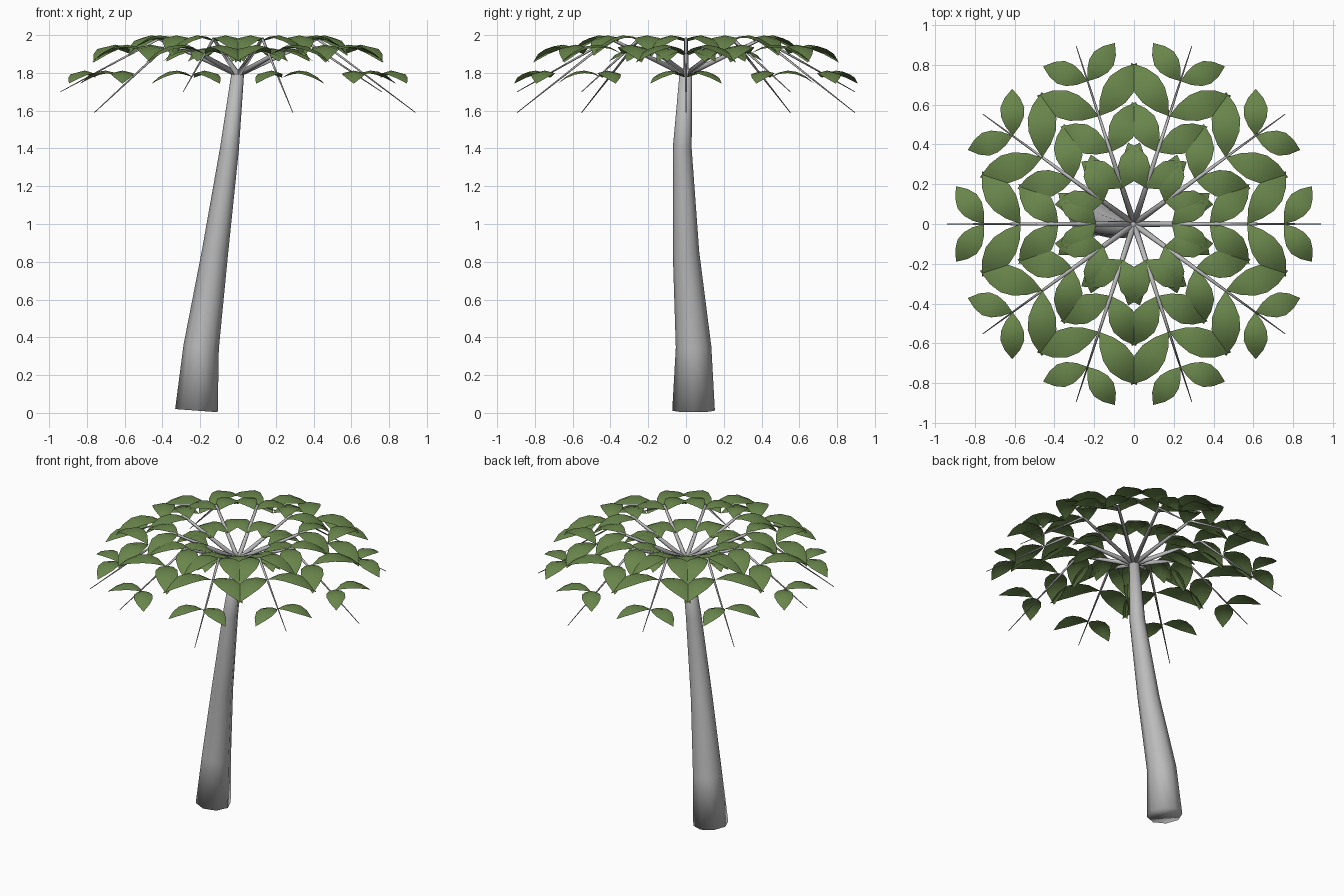
import bpy, bmesh, math
from mathutils import Vector, Matrix

cube = bpy.data.objects.get("Cube")
if cube:
    bpy.data.objects.remove(cube, do_unlink=True)


def make_material(name, rgb):
    mat = bpy.data.materials.new(name)
    mat.use_nodes = True
    color = (*rgb, 1.0)
    mat.diffuse_color = color
    bsdf = mat.node_tree.nodes["Principled BSDF"]
    bsdf.inputs["Base Color"].default_value = color
    bsdf.inputs["Roughness"].default_value = 0.8
    return mat


bark = make_material("grey bark", (0.5, 0.5, 0.5))
green = make_material("leaf green", (0.14, 0.235, 0.07))


def add_limb(name, points, radii, resolution):
    """Tapered tube through the points, converted to a smooth mesh."""
    curve = bpy.data.curves.new(name, "CURVE")
    curve.dimensions = "3D"
    curve.bevel_depth = 1.0
    curve.bevel_resolution = resolution
    curve.use_fill_caps = True
    spline = curve.splines.new("POLY")
    spline.points.add(len(points) - 1)
    for sp, co, rad in zip(spline.points, points, radii):
        sp.co = (*co, 1.0)
        sp.radius = rad
    curve.materials.append(bark)
    obj = bpy.data.objects.new(name, curve)
    bpy.context.collection.objects.link(obj)
    bpy.ops.object.select_all(action="DESELECT")
    obj.select_set(True)
    bpy.context.view_layer.objects.active = obj
    bpy.ops.object.convert(target="MESH")
    # Weld the end caps so shading flows over the rim
    bm = bmesh.new()
    bm.from_mesh(obj.data)
    bmesh.ops.remove_doubles(bm, verts=bm.verts, dist=0.0001)
    bm.to_mesh(obj.data)
    bm.free()
    bpy.ops.object.shade_smooth()


# Leaning trunk
add_limb("trunk",
         [(-0.22, 0.04, 0.012), (-0.195, 0.04, 0.35), (-0.122, 0.0, 0.85),
          (-0.045, -0.02, 1.4), (0, 0, 1.81)],
         [0.113, 0.094, 0.07, 0.05, 0.033], 2)

# Leaf outline: position along the leaf and fraction of the full half width
OUTLINE = [(0.0, 0.0), (0.2, 0.6), (0.4, 0.95), (0.6, 1.0),
           (0.8, 0.66), (1.0, 0.0)]


def add_leaf(bm, base, tip, half_width, arch, turn):
    """Arched leaf blade with a soft fold along its midrib."""
    base, tip = Vector(base), Vector(tip)
    side = (tip - base).cross(Vector((0, 0, 1))).normalized()
    rows = []
    for t, w in OUTLINE:
        mid = base.lerp(tip, t)
        mid.z += arch * 4 * t * (1 - t)
        drop = Vector((0, 0, -0.014 * w))
        ends = [mid] if w == 0 else [mid - side * w * half_width + drop, mid,
                                     mid + side * w * half_width + drop]
        rows.append([bm.verts.new(turn @ p) for p in ends])
    for a, b in zip(rows, rows[1:]):
        for i in range(2):
            corners = [a[0]] if len(a) == 1 else [a[i], a[i + 1]]
            corners += [b[0]] if len(b) == 1 else [b[i + 1], b[i]]
            bm.faces.new(corners)


# Leaf pairs along a branch: base, tip, half width, arch
PAIRS = [((0.19, 0, 1.89), (0.38, 0.155, 1.86), 0.064, 0.055),
         ((0.38, 0, 1.965), (0.58, 0.2, 1.89), 0.07, 0.066),
         ((0.57, 0, 1.90), (0.765, 0.265, 1.855), 0.072, 0.07),
         ((0.755, 0, 1.775), (0.895, 0.19, 1.743), 0.06, 0.052)]

# Ten bent branches, alternately drooping and raised, with mirrored leaf pairs
COUNT = 10
for n in range(COUNT):
    turn = Matrix.Rotation(math.tau * n / COUNT, 3, "Z")
    tip_z = 1.70 if n % 2 else 1.59
    path = [(0, 0, 1.79), (0.42, 0, 1.98), (0.94, 0, tip_z)]
    add_limb(f"branch_{n + 1}", [turn @ Vector(p) for p in path],
             [0.016, 0.009, 0.002], 1)

    bm = bmesh.new()
    for base, tip, width, arch in PAIRS:
        for sign in (1, -1):
            add_leaf(bm, base, (tip[0], tip[1] * sign, tip[2]), width, arch, turn)
    for face in bm.faces:
        face.normal_update()
        if face.normal.z < 0:
            face.normal_flip()
        face.smooth = True
    mesh = bpy.data.meshes.new(f"leaves_{n + 1}")
    bm.to_mesh(mesh)
    bm.free()
    mesh.materials.append(green)
    bpy.context.collection.objects.link(bpy.data.objects.new(mesh.name, mesh))
